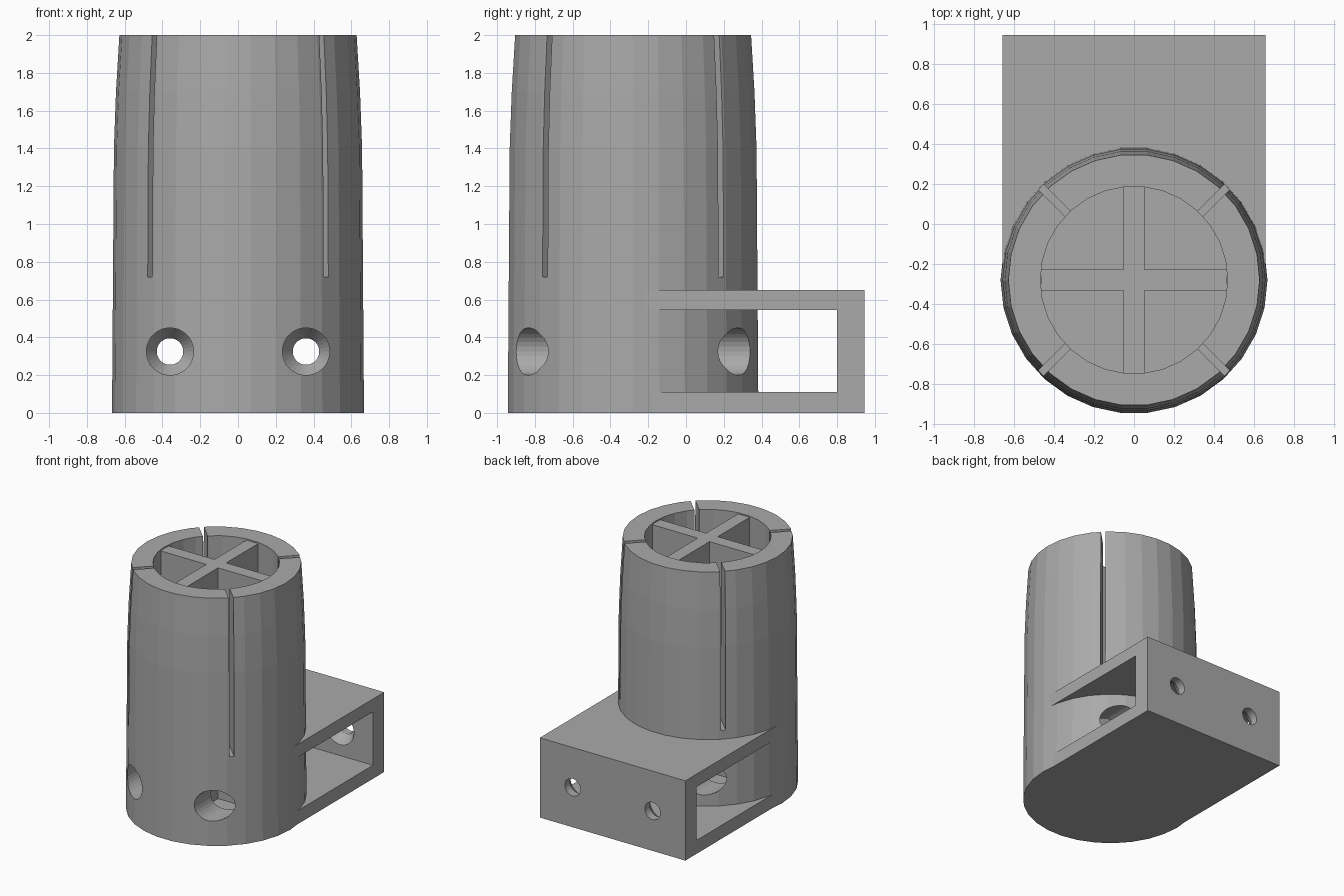
import bpy, bmesh, math
from mathutils import Matrix, Vector

if "Cube" in bpy.data.objects:
    bpy.data.objects.remove(bpy.data.objects["Cube"], do_unlink=True)

AXIS_Y = -0.28          # sleeve axis
SIDES = 30
BORE = 0.468
FLOOR = 0.11

grey = bpy.data.materials.new("plain grey")
grey.use_nodes = True
colour = (0.4, 0.4, 0.4, 1)
grey.diffuse_color = colour
grey.node_tree.nodes["Principled BSDF"].inputs["Base Color"].default_value = colour


def finish(bm, name):
    bmesh.ops.recalc_face_normals(bm, faces=bm.faces)
    mesh = bpy.data.meshes.new(name)
    bm.to_mesh(mesh)
    bm.free()
    mesh.materials.append(grey)
    obj = bpy.data.objects.new(name, mesh)
    bpy.context.collection.objects.link(obj)
    return obj


def box(name, low, high, turn=0):
    """Box between two corners, turned about the sleeve axis."""
    low, high = Vector(low), Vector(high)
    bm = bmesh.new()
    bmesh.ops.create_cube(bm, size=1)
    bmesh.ops.scale(bm, vec=high - low, verts=bm.verts)
    bmesh.ops.translate(bm, vec=(low + high) / 2, verts=bm.verts)
    bmesh.ops.rotate(bm, cent=(0, AXIS_Y, 0), verts=bm.verts,
                     matrix=Matrix.Rotation(turn, 3, "Z"))
    return finish(bm, name)


def lathe(name, profile, place=Matrix.Identity(4), sides=SIDES):
    """Closed solid from (radius, height) rings about local z."""
    bm = bmesh.new()
    rings = []
    for r, h in profile:
        angles = [math.tau * i / sides for i in range(sides)]
        rings.append([bm.verts.new(place @ Vector((r * math.cos(a), r * math.sin(a), h)))
                      for a in angles])
    for a, b in zip(rings, rings[1:]):
        for i in range(sides):
            j = (i + 1) % sides
            bm.faces.new((a[i], a[j], b[j], b[i]))
    bm.faces.new(rings[0])
    bm.faces.new(rings[-1])
    return finish(bm, name)


def combine(target, tool, operation, keep=False):
    mod = target.modifiers.new(operation, "BOOLEAN")
    mod.operation, mod.object, mod.solver = operation, tool, "EXACT"
    bpy.context.view_layer.objects.active = target
    bpy.ops.object.modifier_apply(modifier=mod.name)
    if not keep:
        bpy.data.objects.remove(tool, do_unlink=True)


upright = Matrix.Translation((0, AXIS_Y, 0))

# Sleeve, narrowing toward the top
sleeve = lathe("slotted_sleeve", [(0.667, 0), (0.657, 1.4), (0.646, 1.7), (0.628, 2)], upright)

# Bracket: a box with a side-to-side window, joined to the sleeve
bracket = box("bracket", (-0.656, AXIS_Y, 0), (0.656, 0.945, 0.65))
combine(bracket, box("window", (-1, -1, FLOOR), (1, 0.8, 0.545)), "DIFFERENCE")
combine(sleeve, bracket, "UNION")

# Bore and the four diagonal slots
combine(sleeve, lathe("bore", [(BORE, FLOOR), (BORE, 2.2)], upright), "DIFFERENCE")
for i in range(4):
    slot = box("slot", (0.4, AXIS_Y - 0.018, 0.72), (0.9, AXIS_Y + 0.018, 2.2),
               math.radians(45 + 90 * i))
    combine(sleeve, slot, "DIFFERENCE")

# Cross-shaped ribs inside the bore
ribs = box("cross_ribs", (-0.466, AXIS_Y - 0.053, FLOOR - 0.02), (0.466, AXIS_Y + 0.053, 1.99))
combine(ribs, box("rib", (-0.053, AXIS_Y - 0.464, FLOOR - 0.02),
                  (0.053, AXIS_Y + 0.464, 1.99)), "UNION")

# Screw holes: wide through the sleeve, countersunk through the back plate
for x in (-0.36, 0.36):
    along_y = Matrix.Translation((x, 0, 0.325)) @ Matrix.Rotation(-math.pi / 2, 4, "X")
    drill = lathe("drill", [(0.125, -1.2), (0.125, 0.8), (0.07, 0.88), (0.07, 1.2)], along_y)
    combine(sleeve, drill, "DIFFERENCE", keep=True)
    combine(ribs, drill, "DIFFERENCE")
